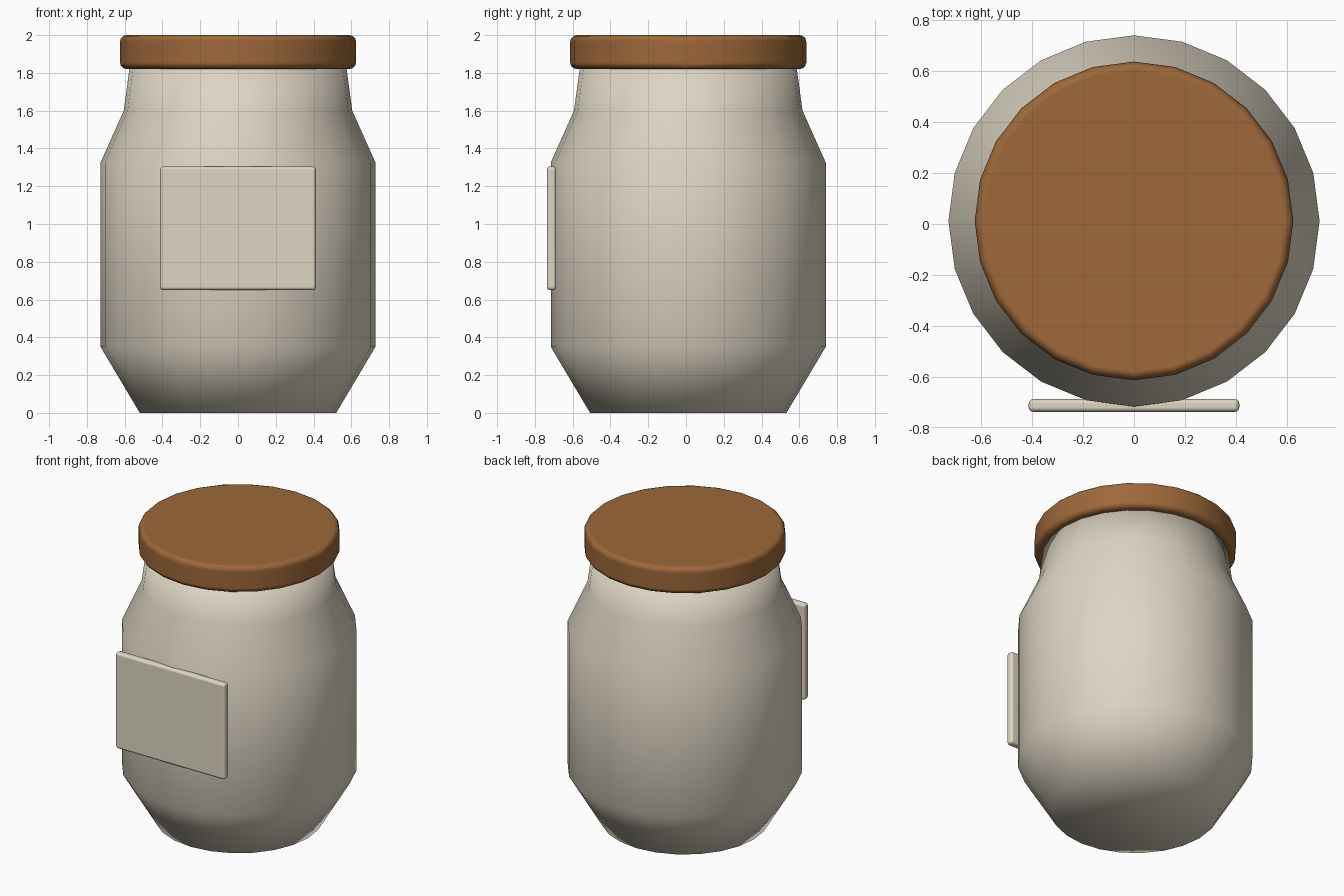
import bpy, bmesh, math

if "Cube" in bpy.data.objects:
    bpy.data.objects.remove(bpy.data.objects["Cube"])

CENTRE_Y = 0.012
SIDES = 24


def material(name, rgb):
    m = bpy.data.materials.new(name)
    m.diffuse_color = (*rgb, 1)
    m.use_nodes = True
    m.node_tree.nodes["Principled BSDF"].inputs["Base Color"].default_value = m.diffuse_color
    return m


def add_object(name, bm, mat):
    bmesh.ops.recalc_face_normals(bm, faces=bm.faces)
    mesh = bpy.data.meshes.new(name)
    bm.to_mesh(mesh)
    bm.free()
    mesh.materials.append(mat)
    obj = bpy.data.objects.new(name, mesh)
    bpy.context.collection.objects.link(obj)
    mesh.shade_smooth()
    return obj


def lathe(name, profile, mat):
    """Stack of rings from (radius, height) pairs, capped at both ends."""
    bm = bmesh.new()
    rings = []
    for r, z in profile:
        angles = [2 * math.pi * i / SIDES for i in range(SIDES)]
        rings.append([bm.verts.new((r * math.cos(a), CENTRE_Y + r * math.sin(a), z))
                      for a in angles])
    for low, high in zip(rings, rings[1:]):
        for i in range(SIDES):
            j = (i + 1) % SIDES
            bm.faces.new((low[i], low[j], high[j], high[i]))
    bm.faces.new(rings[0][::-1])
    bm.faces.new(rings[-1])
    return add_object(name, bm, mat)


def bevel(obj, width, segments):
    mod = obj.modifiers.new("rounded_edges", "BEVEL")
    mod.width = width
    mod.segments = segments
    mod.limit_method = "ANGLE"
    mod.angle_limit = math.radians(40)
    mod.harden_normals = True


ceramic = material("cream ceramic", (0.73, 0.67, 0.55))
wood = material("brown wood", (0.34, 0.138, 0.042))

# Jar body with tapered foot, shoulder and neck
lathe("jar_body", [(0.52, 0), (0.728, 0.35), (0.728, 1.325),
                   (0.605, 1.6), (0.573, 1.835)], ceramic)

# Lid with rounded rims
lid = lathe("lid", [(0.625, 1.82), (0.625, 2.0)], wood)
bevel(lid, 0.035, 3)

# Label plate on the front
bm = bmesh.new()
bmesh.ops.create_cube(bm, size=1)
bmesh.ops.scale(bm, vec=(0.826, 0.05, 0.655), verts=bm.verts)
bmesh.ops.translate(bm, vec=(0, -0.712, 0.977), verts=bm.verts)
label = add_object("label_plate", bm, ceramic)
bevel(label, 0.018, 3)
